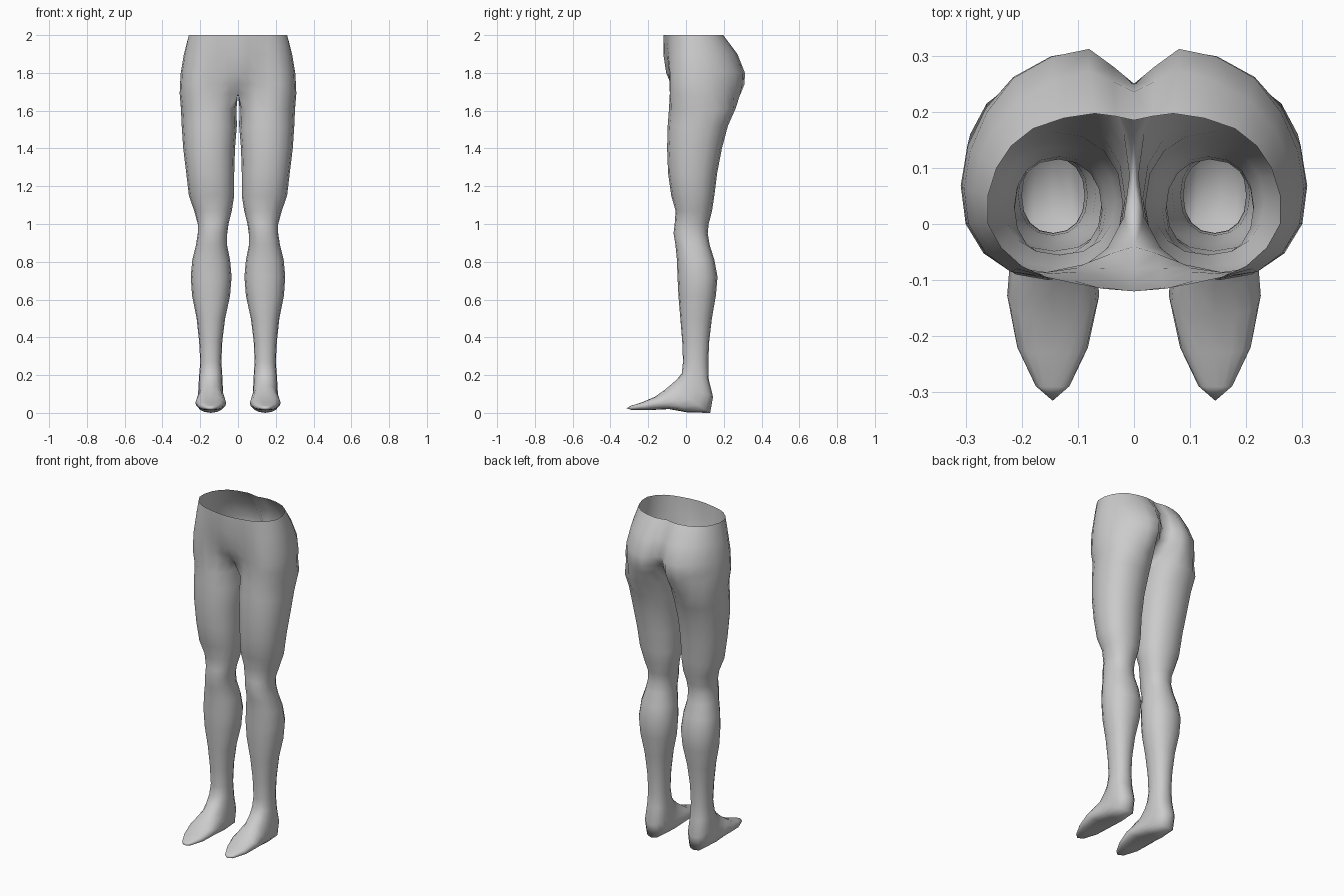
import bpy, bmesh
from math import sin, cos, pi, copysign

if "Cube" in bpy.data.objects:
    bpy.data.objects.remove(bpy.data.objects["Cube"])

N = 16  # points per loop: 0 front, 4 outer side, 8 back, 12 inner side


def spow(v, p):
    return copysign(abs(v) ** p, v)


def leg_ring(x0, x1, front, back, p=0.9):
    """Loop between two x limits, running from a front (y, z) to a back (y, z)."""
    pts = []
    for i in range(N):
        a = 2 * pi * i / N
        t = (1 - spow(cos(a), p)) / 2
        pts.append(((x0 + x1) / 2 + (x1 - x0) / 2 * spow(sin(a), p),
                    front[0] + (back[0] - front[0]) * t,
                    front[1] + (back[1] - front[1]) * t))
    return pts


def pelvis_ring(z, ctrl):
    """Half loop from front centre round to back centre, smoothed to 15 points."""
    ext = [(-ctrl[1][0], ctrl[1][1])] + ctrl + [(-ctrl[-2][0], ctrl[-2][1])]
    chain = []
    for k in range(1, len(ext) - 2):
        p0, p1, p2, p3 = ext[k - 1:k + 3]
        chain.append(p1)
        chain.append(tuple((9 * (p1[j] + p2[j]) - p0[j] - p3[j]) / 16 for j in (0, 1)))
    chain.append(ctrl[-1])
    pts = [None] * N
    for k, (x, y) in enumerate(chain):
        pts[(13 + k) % N] = (x, y, z)
    pts[12] = (0, (chain[0][1] + chain[-1][1]) / 2, z)
    return pts


# Pelvis, waist downwards
rings = [
    pelvis_ring(2.0, [(0, -.12), (.11, -.105), (.2, -.075), (.26, 0),
                      (.245, .1), (.18, .17), (.07, .197), (0, .185)]),
    pelvis_ring(1.9, [(0, -.12), (.11, -.1), (.21, -.08), (.28, 0),
                      (.275, .12), (.205, .22), (.08, .272), (0, .235)]),
    pelvis_ring(1.8, [(0, -.105), (.1, -.085), (.22, -.085), (.295, 0),
                      (.292, .13), (.215, .26), (.08, .312), (0, .25)]),
    pelvis_ring(1.74, [(0, -.08), (.1, -.078), (.22, -.085), (.298, 0),
                       (.296, .14), (.215, .262), (.08, .31), (0, .225)]),
    pelvis_ring(1.69, [(0, -.04), (.09, -.072), (.22, -.085), (.3, 0),
                       (.297, .14), (.212, .255), (.08, .29), (0, .16)]),
]

# Thigh, knee, calf: z, inner x, outer x, front y, back y
for z, x0, x1, f, b in [
        (1.61, .008, .302, -.09, .262), (1.52, .006, .298, -.097, .222),
        (1.4, .016, .29, -.1, .19), (1.27, .02, .274, -.095, .165),
        (1.15, .02, .26, -.078, .15), (1.07, .033, .232, -.055, .138),
        (1.0, .05, .213, -.06, .12), (.95, .057, .213, -.066, .115),
        (.89, .058, .222, -.056, .125), (.81, .042, .242, -.048, .15),
        (.72, .034, .25, -.045, .167), (.62, .042, .243, -.04, .158),
        (.5, .068, .219, -.03, .137), (.38, .083, .206, -.02, .123),
        (.27, .088, .2, -.016, .118)]:
    rings.append(leg_ring(x0, x1, (f, z), (b, z)))

# Ankle and foot: loops tilt from level to upright
for x0, x1, top, low in [
        (.083, .206, (-.022, .21), (.12, .18)),
        (.08, .21, (-.05, .175), (.143, .085)),
        (.076, .212, (-.085, .145), (.128, .0)),
        (.068, .22, (-.115, .12), (.01, .002)),
        (.062, .226, (-.165, .085), (-.09, .02)),
        (.082, .208, (-.23, .057), (-.21, .014)),
        (.115, .175, (-.29, .038), (-.288, .015))]:
    rings.append(leg_ring(x0, x1, top, low, .82))

# Skin the loops, leaving the centre plane open above the crotch
bm = bmesh.new()
loops = [[bm.verts.new(p) for p in r] for r in rings]
for a, b in zip(loops, loops[1:]):
    for i in range(N):
        j = (i + 1) % N
        quad = (a[i], a[j], b[j], b[i])
        if any(v.co.x > 1e-5 for v in quad):
            bm.faces.new(quad)
tip = bm.verts.new((.145, -.315, .025))
for i in range(N):
    bm.faces.new((loops[-1][i], loops[-1][(i + 1) % N], tip))
bmesh.ops.delete(bm, geom=[v for v in bm.verts if not v.link_faces], context='VERTS')
bmesh.ops.recalc_face_normals(bm, faces=bm.faces)
# Make sure the shell faces outwards
if sum(f.normal.x * (f.calc_center_median().x - .15) for f in bm.faces) < 0:
    bmesh.ops.reverse_faces(bm, faces=bm.faces)
for f in bm.faces:
    f.smooth = True

mesh = bpy.data.meshes.new("hips_and_legs")
bm.to_mesh(mesh)
bm.free()
obj = bpy.data.objects.new("hips_and_legs", mesh)
bpy.context.collection.objects.link(obj)

# Mirror to the other leg, merging along the centre
mirror = obj.modifiers.new("Mirror", 'MIRROR')
mirror.use_clip = True
mirror.merge_threshold = 0.0005
